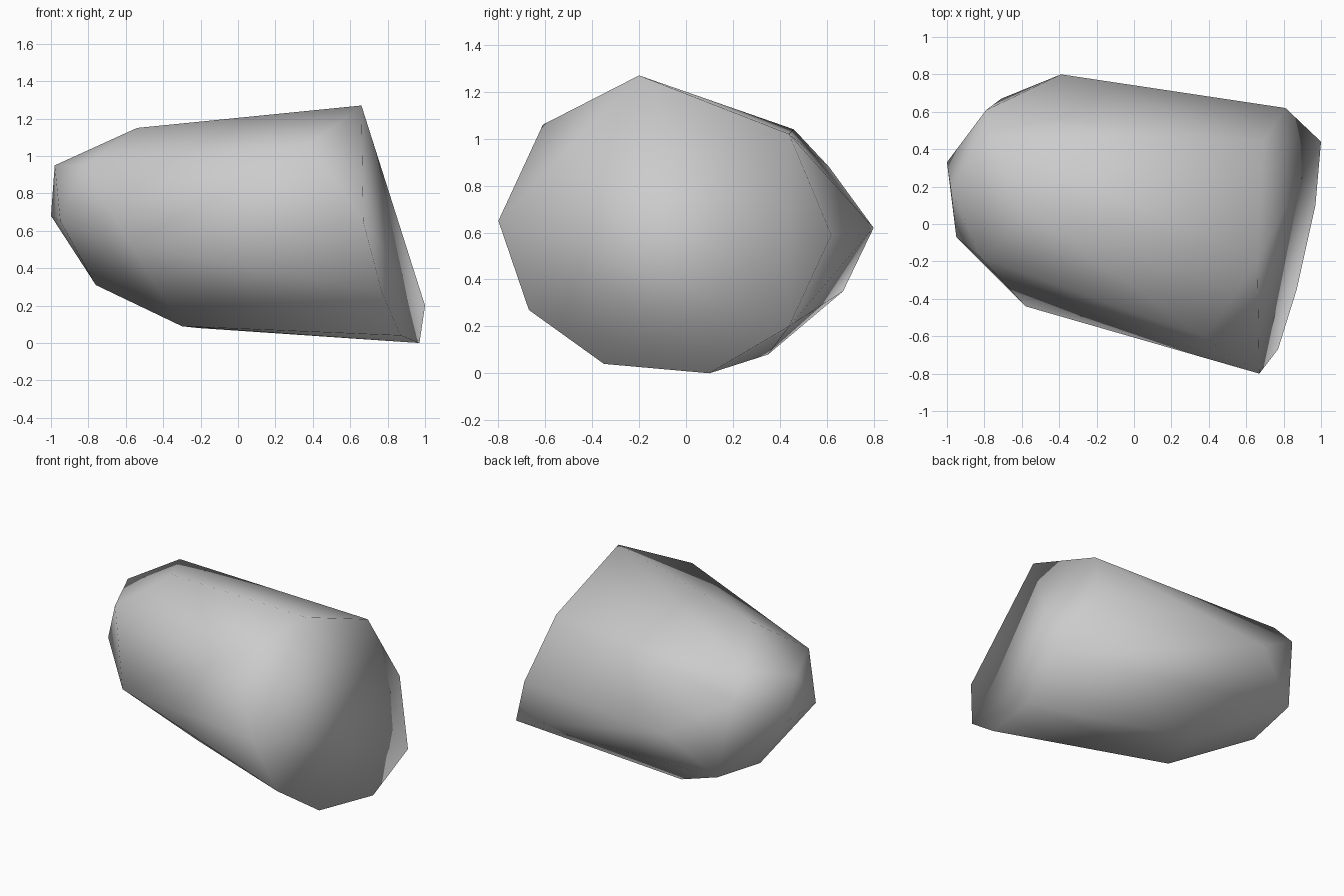
import bpy
import bmesh

if "Cube" in bpy.data.objects:
    bpy.data.objects.remove(bpy.data.objects["Cube"])

# Corner points of the boulder, grouped by region
blunt_end = [
    (.66, -.20, 1.27), (.38, -.61, 1.06), (.67, -.80, .65), (.77, -.67, .27),
    (.87, -.35, .04), (.97, .10, 0), (1, .44, .20), (.81, .62, .59), (.69, .44, 1.02),
]
narrow_end = [
    (-.98, .19, .95), (-.82, -.18, .95), (-.95, -.07, .65), (-1, .33, .68),
    (-.79, .61, .88), (-.77, .46, 1.04), (-.76, .27, .31), (-.71, .67, .35),
]
shoulders = [
    (-.54, .05, 1.15), (-.58, -.44, .53), (-.30, -.02, .09),
    (-.21, .35, .08), (-.39, .80, .62),
]

# Wrap the corners in a faceted convex shell
bm = bmesh.new()
for p in blunt_end + narrow_end + shoulders:
    bm.verts.new(p)
hull = bmesh.ops.convex_hull(bm, input=bm.verts[:])
loose = [v for v in bm.verts if not v.link_faces]
bmesh.ops.delete(bm, geom=loose, context='VERTS')
bmesh.ops.recalc_face_normals(bm, faces=bm.faces[:])
for f in bm.faces:
    f.smooth = True

mesh = bpy.data.meshes.new("boulder")
bm.to_mesh(mesh)
bm.free()

# Plain stone colour
stone = bpy.data.materials.new("stone_grey")
stone.diffuse_color = (.6, .6, .6, 1)
stone.use_nodes = True
stone.node_tree.nodes["Principled BSDF"].inputs["Base Color"].default_value = stone.diffuse_color
mesh.materials.append(stone)

boulder = bpy.data.objects.new("boulder", mesh)
bpy.context.collection.objects.link(boulder)
